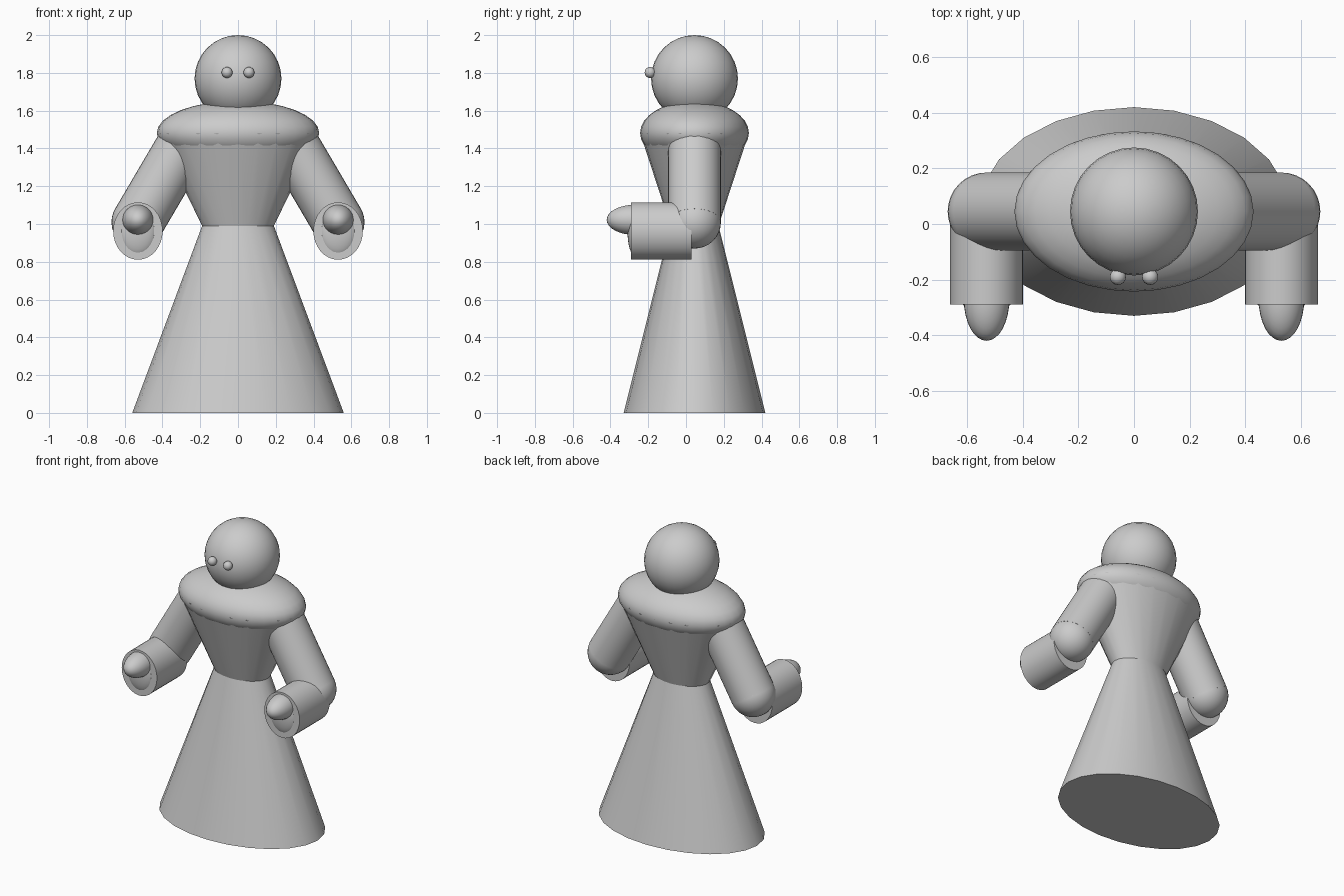
import bpy, math
from mathutils import Vector

if "Cube" in bpy.data.objects:
    bpy.data.objects.remove(bpy.data.objects["Cube"])

YC = 0.045  # body axis sits slightly behind the origin


def finish(obj, name):
    obj.name = name
    bpy.ops.object.transform_apply(location=False, rotation=True, scale=True)
    bpy.ops.object.shade_smooth_by_angle(angle=math.radians(35))
    return obj


def ellipsoid(name, loc, radii, seg=32, rings=16):
    bpy.ops.mesh.primitive_uv_sphere_add(segments=seg, ring_count=rings, radius=1, location=loc)
    bpy.context.object.scale = radii
    return finish(bpy.context.object, name)


def frustum(name, z0, z1, bottom, top, ratio, sides=24):
    bpy.ops.mesh.primitive_cone_add(vertices=sides, radius1=bottom, radius2=top,
                                    depth=z1 - z0, location=(0, YC, (z0 + z1) / 2))
    bpy.context.object.scale = (1, ratio, 1)
    return finish(bpy.context.object, name)


def tube(name, a, b, rx, ry, sides=32):
    a, b = Vector(a), Vector(b)
    bpy.ops.mesh.primitive_cylinder_add(vertices=sides, radius=1, depth=1, location=(a + b) / 2)
    obj = bpy.context.object
    obj.scale = (rx, ry, (b - a).length)
    bpy.ops.object.transform_apply(location=False, rotation=False, scale=True)
    obj.rotation_euler = Vector((0, 0, 1)).rotation_difference((b - a).normalized()).to_euler()
    return finish(obj, name)


# Gown: skirt, bodice and rounded shoulder cape
frustum("skirt", 0, 0.99, 0.56, 0.19, 0.67)
frustum("bodice", 0.99, 1.482, 0.19, 0.43, 0.67)
ellipsoid("shoulder_cape", (0, YC, 1.482), (0.43, 0.288, 0.17))

# Head
ellipsoid("head", (0, YC, 1.77), (0.23, 0.23, 0.23))

# Mirrored parts: eyes, arms, sleeves and hands
for s, side in ((-1, "left"), (1, "right")):
    ellipsoid(f"eye_{side}", (s * 0.058, -0.19, 1.802), (0.029,) * 3, 16, 10)
    tube(f"upper_arm_{side}", (s * 0.53, YC, 1.01), (s * 0.295, YC, 1.41), 0.14, 0.14)
    ellipsoid(f"elbow_{side}", (s * 0.53, YC, 1.01), (0.14, 0.14, 0.14))
    tube(f"sleeve_{side}", (s * 0.53, 0.03, 0.963), (s * 0.53, -0.29, 0.963), 0.131, 0.152)
    ellipsoid(f"sleeve_lining_{side}", (s * 0.53, -0.27, 0.963), (0.10, 0.04, 0.132))
    ellipsoid(f"hand_{side}", (s * 0.53, -0.27, 1.022), (0.082, 0.15, 0.08))
